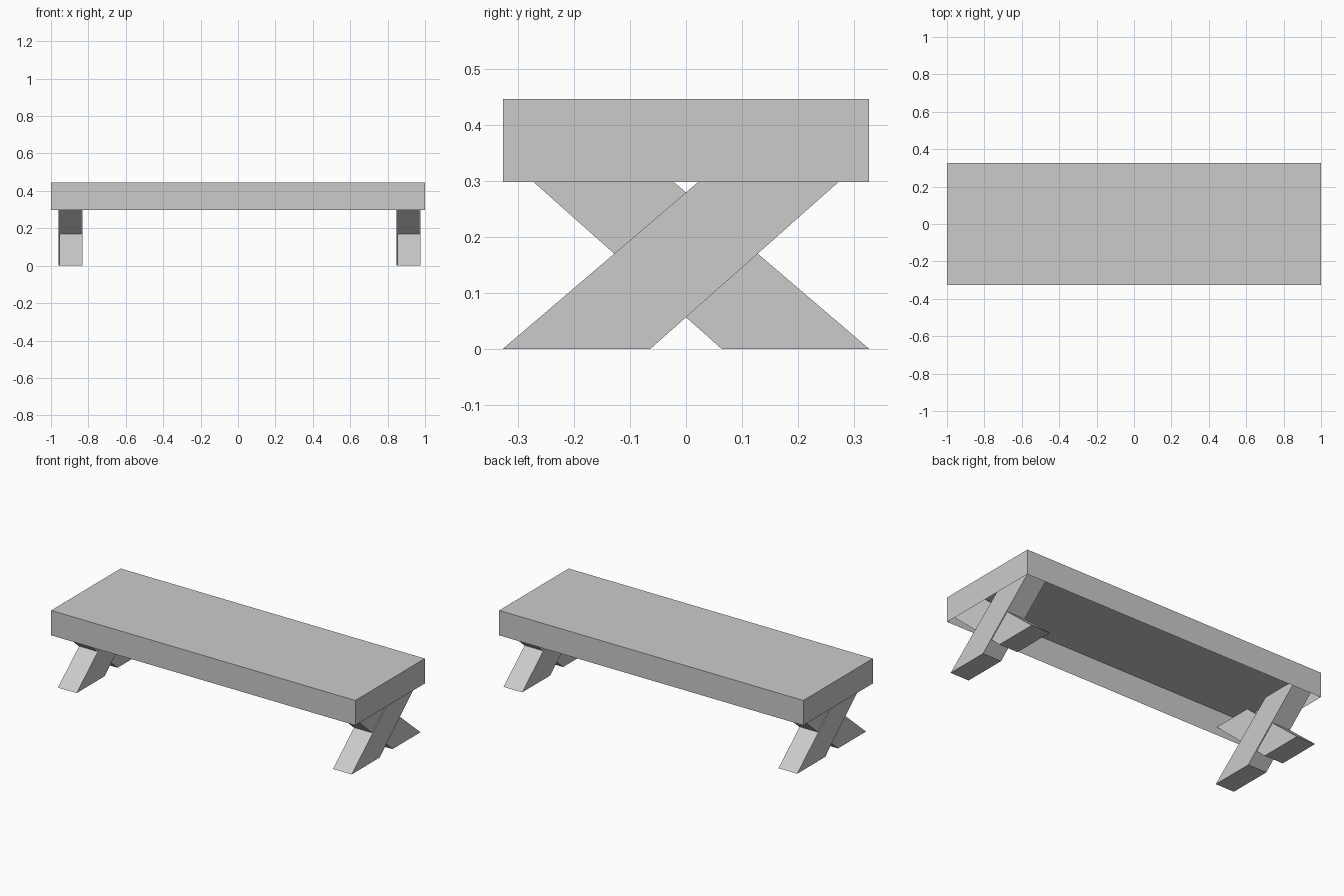
import bpy
import bmesh

# Remove the default cube
cube = bpy.data.objects.get("Cube")
if cube:
    bpy.data.objects.remove(cube, do_unlink=True)

# Single plain grey
grey = bpy.data.materials.new("plain grey")
grey.use_nodes = True
color = (0.6, 0.6, 0.6, 1)
grey.diffuse_color = color
grey.node_tree.nodes["Principled BSDF"].inputs["Base Color"].default_value = color


def prism(name, profile, x0, x1, open_bottom=False):
    """Extrude a (y, z) outline along x from x0 to x1."""
    bm = bmesh.new()
    face = bm.faces.new([bm.verts.new((x0, y, z)) for y, z in profile])
    moved = bmesh.ops.extrude_face_region(bm, geom=[face], use_keep_orig=True)
    verts = [v for v in moved["geom"] if isinstance(v, bmesh.types.BMVert)]
    bmesh.ops.translate(bm, verts=verts, vec=(x1 - x0, 0, 0))
    bmesh.ops.recalc_face_normals(bm, faces=bm.faces)
    if open_bottom:
        under = [f for f in bm.faces if f.normal.z < -0.9]
        bmesh.ops.delete(bm, geom=under, context="FACES")
    mesh = bpy.data.meshes.new(name)
    bm.to_mesh(mesh)
    bm.free()
    mesh.materials.append(grey)
    obj = bpy.data.objects.new(name, mesh)
    bpy.context.collection.objects.link(obj)
    return obj


# Seat: a thin shell, hollow from below
half = 0.326
prism("seat", [(-half, 0.298), (half, 0.298), (half, 0.446), (-half, 0.446)],
      -1, 1, open_bottom=True)

# Crossed legs, their tops ending inside the hollow seat
leg = [(-0.327, 0), (-0.064, 0), (0.325, 0.345), (0.077, 0.345)]
for side, x in (("right", -0.955), ("left", 0.853)):
    prism(side + "_leg_rising_back", leg, x, x + 0.123)
    prism(side + "_leg_rising_front", [(-y, z) for y, z in leg],
          x - 0.005, x + 0.118)
